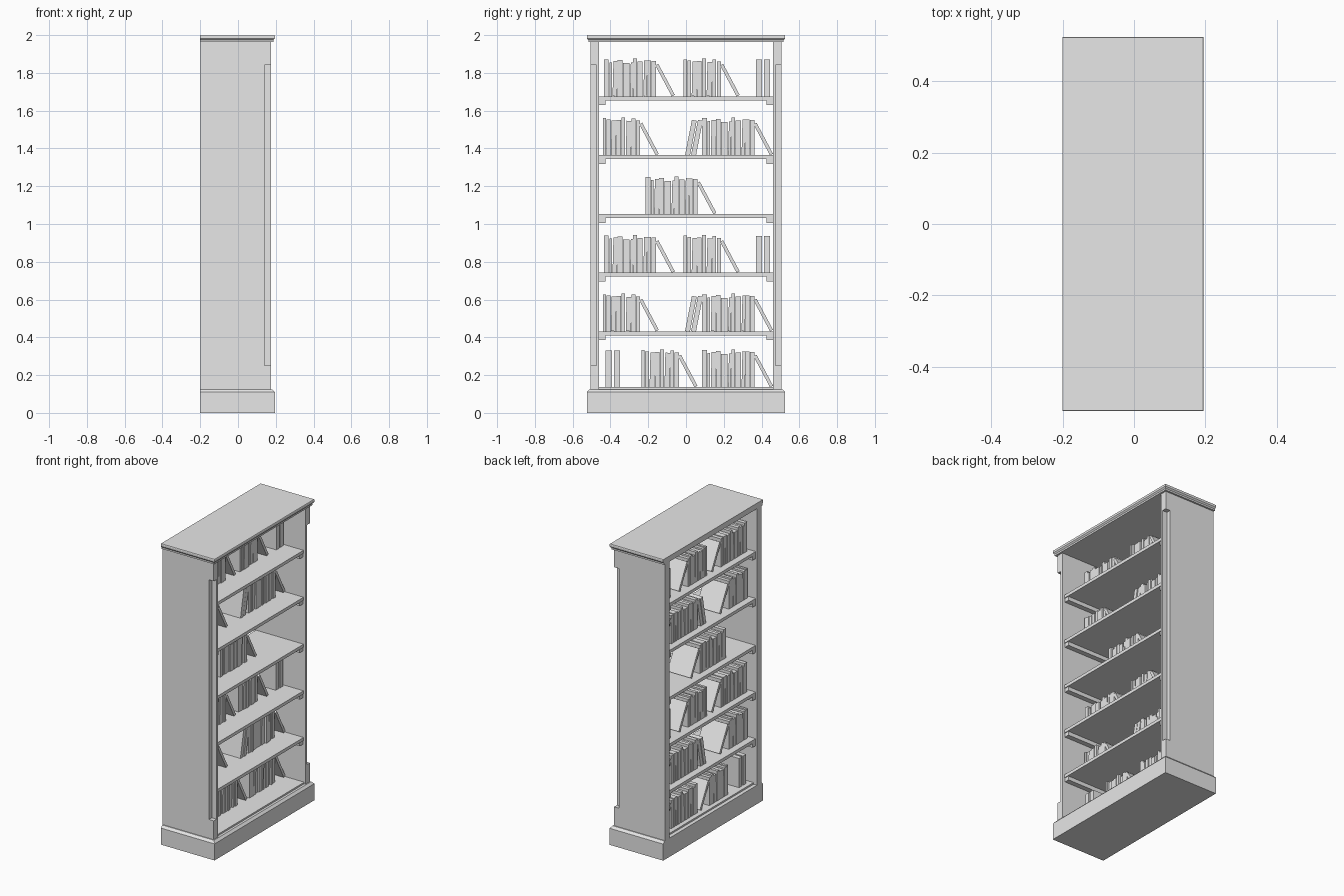
import bpy, bmesh, math, random
from mathutils import Matrix, Vector

random.seed(4)
if "Cube" in bpy.data.objects:
    bpy.data.objects.remove(bpy.data.objects["Cube"], do_unlink=True)

# One plain grey for the whole piece
grey = bpy.data.materials.new("plain_grey")
grey.use_nodes = True
grey.diffuse_color = (0.8, 0.8, 0.8, 1)
grey.node_tree.nodes["Principled BSDF"].inputs["Base Color"].default_value = (0.8, 0.8, 0.8, 1)

BACK, FRONT = -0.2, 0.175      # depth of the side panels
INNER, OUTER = 0.46, 0.505     # inside and outside of the side panels
SHELF_TOPS = [1.676, 1.364, 1.052, 0.742, 0.432]
FLOOR_TOP = 0.136


def finish(bm, name):
    bmesh.ops.recalc_face_normals(bm, faces=bm.faces)
    mesh = bpy.data.meshes.new(name)
    bm.to_mesh(mesh)
    bm.free()
    mesh.materials.append(grey)
    obj = bpy.data.objects.new(name, mesh)
    bpy.context.collection.objects.link(obj)
    return obj


def add_box(bm, low, high, matrix=Matrix()):
    low, high = Vector(low), Vector(high)
    size = Matrix.Diagonal((*(high - low), 1))
    bmesh.ops.create_cube(bm, size=1, matrix=matrix @ Matrix.Translation((low + high) / 2) @ size)


def box(name, low, high):
    bm = bmesh.new()
    add_box(bm, low, high)
    return finish(bm, name)


def moulding(name, sections):
    """Stack of rectangles, flush at the back, each given as height and outset."""
    bm = bmesh.new()
    rings = []
    for z, out in sections:
        x, y = FRONT + out, OUTER + out
        corners = [(BACK, -y), (x, -y), (x, y), (BACK, y)]
        rings.append([bm.verts.new((cx, cy, z)) for cx, cy in corners])
    for a, b in zip(rings, rings[1:]):
        for i in range(4):
            j = (i + 1) % 4
            bm.faces.new((a[i], a[j], b[j], b[i]))
    bm.faces.new(rings[0])
    bm.faces.new(rings[-1])
    return finish(bm, name)


# Plinth and cornice
moulding("plinth", [(0, 0.02), (0.11, 0.02), (0.125, 0.006)])
moulding("cornice", [(1.963, 0.012), (1.974, 0.012), (1.979, 0.017),
                     (1.983, 0.02), (1.996, 0.02), (2.0, 0.018)])

# Side panels with a stopped notch down the front outer corner
for side, label in ((-1, "right"), (1, "left")):
    y0, y1 = sorted((side * INNER, side * OUTER))
    panel = box(label + "_side_panel", (BACK, y0, 0.12), (FRONT, y1, 1.965))
    c0, c1 = sorted((side * 0.475, side * 0.55))
    cutter = box("notch_cutter", (0.14, c0, 0.25), (0.25, c1, 1.843))
    cutter.hide_render = True
    cut = panel.modifiers.new("notch", "BOOLEAN")
    cut.object = cutter
    cut.solver = "EXACT"
    bpy.context.view_layer.objects.active = panel
    bpy.ops.object.modifier_apply(modifier=cut.name)
    bpy.data.objects.remove(cutter, do_unlink=True)

# Floor, shelves and the cleats under them
box("floor_board", (-0.175, -INNER, 0.12), (0.165, INNER, FLOOR_TOP))
for n, top in enumerate(SHELF_TOPS, 1):
    box(f"shelf_{n}", (-0.19, -INNER, top - 0.021), (0.16, INNER, top))
    for side, label in ((-1, "right"), (1, "left")):
        y0, y1 = sorted((side * 0.427, side * INNER))
        box(f"shelf_{n}_{label}_cleat", (-0.19, y0, top - 0.047), (0.155, y1, top - 0.021))


# Books: each row is a list of thickness and height, drawn as plain slabs
LONG_ROW = [(0.026, 0.196), (0.014, 0.18), (0.024, 0.187), (0.025, 0.192), (0.034, 0.176),
            (0.014, 0.178), (0.02, 0.2), (0.028, 0.183), (0.018, 0.19), (0.02, 0.19), (0.024, 0.187)]
SHORT_ROW = [(0.016, 0.196), (0.02, 0.19), (0.026, 0.183), (0.024, 0.187),
             (0.02, 0.2), (0.028, 0.182), (0.02, 0.194), (0.022, 0.185)]
PAIR = [(0.032, 0.194), (0.032, 0.194)]


def add_book(bm, y, z, thick, tall, tilt=0.0):
    """Slab standing on the shelf; tilt in degrees leans its top towards +y."""
    a = math.radians(tilt)
    lift = thick * math.sin(abs(a)) if tilt > 0 else 0
    place = Matrix.Translation((0, y, z + lift)) @ Matrix.Rotation(-a, 4, "X")
    front = 0.025 - random.uniform(0, 0.012)
    add_box(bm, (-0.145, 0, 0), (front, thick, tall), place)


def book_row(name, start, z, books, gap=0.003, leaning=True):
    bm = bmesh.new()
    y = start
    for n, (thick, tall) in enumerate(books):
        add_book(bm, y, z, thick, tall, 1.5 if leaning and n % 3 == 2 else 0)
        y += thick + gap
    if leaning:
        # last book rests its top against the row
        a = math.radians(28)
        place = Matrix.Translation((0, y + 0.1, z)) @ Matrix.Rotation(a, 4, "X")
        add_box(bm, (-0.145, -0.018, 0.009), (0.025, 0, 0.195), place)
    return finish(bm, name)


def tilted_pair(name, start, z):
    bm = bmesh.new()
    for n in range(2):
        add_book(bm, start + n * 0.032, z - 0.004, 0.026, 0.19, 11)
    return finish(bm, name)


for n, z in ((1, SHELF_TOPS[0]), (4, SHELF_TOPS[3])):
    book_row(f"shelf_{n}_long_books", -0.435, z, LONG_ROW)
    book_row(f"shelf_{n}_short_books", -0.012, z, SHORT_ROW)
    book_row(f"shelf_{n}_end_books", 0.37, z, PAIR, 0.011, False)

for n, z in ((2, SHELF_TOPS[1]), (5, SHELF_TOPS[4])):
    book_row(f"shelf_{n}_short_books", -0.44, z, SHORT_ROW)
    tilted_pair(f"shelf_{n}_tilted_books", -0.005, z)
    book_row(f"shelf_{n}_long_books", 0.085, z, LONG_ROW)

book_row("shelf_3_long_books", -0.215, SHELF_TOPS[2], LONG_ROW)
book_row("floor_end_books", -0.425, FLOOR_TOP, PAIR, 0.011, False)
book_row("floor_short_books", -0.235, FLOOR_TOP, SHORT_ROW)
book_row("floor_long_books", 0.085, FLOOR_TOP, LONG_ROW)
